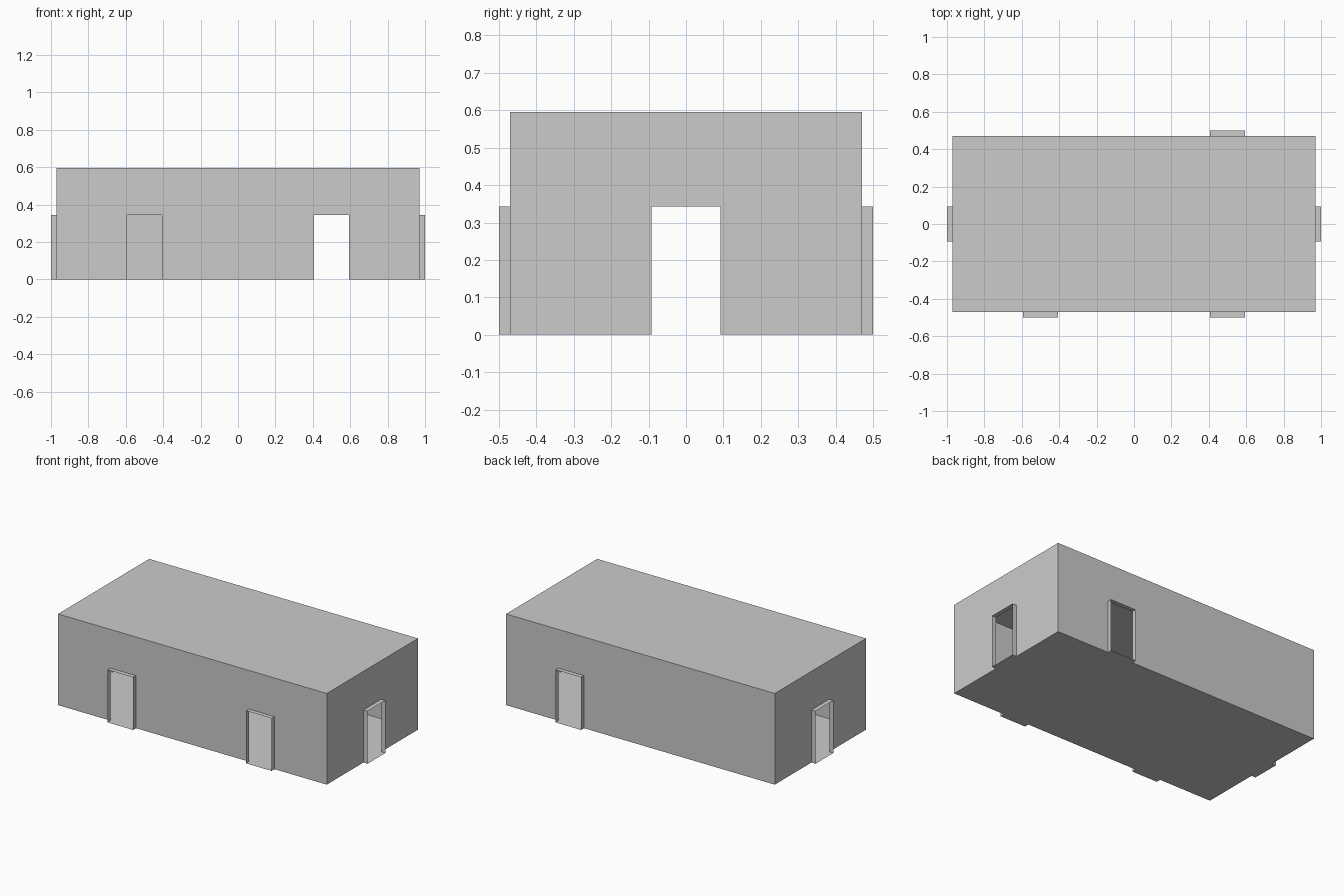
import bpy, bmesh
from math import pi
from mathutils import Matrix, Vector

if "Cube" in bpy.data.objects:
    bpy.data.objects.remove(bpy.data.objects["Cube"])

X, Y, H = 0.97, 0.47, 0.595      # shell half sizes and height
DOOR_W, DOOR_H, DEPTH = 0.0925, 0.343, 0.03


def make(name, faces, matrix=Matrix()):
    """Make a flat-shaded object from a list of polygons."""
    bm = bmesh.new()
    for pts in faces:
        bm.faces.new([bm.verts.new(matrix @ Vector(p)) for p in pts])
    bmesh.ops.remove_doubles(bm, verts=bm.verts, dist=1e-5)
    mesh = bpy.data.meshes.new(name)
    bm.to_mesh(mesh)
    bm.free()
    obj = bpy.data.objects.new(name, mesh)
    bpy.context.collection.objects.link(obj)
    return obj


def wall(name, half, dist, angle, doors):
    """Thin wall facing -y with notched doorways, turned into place."""
    place = Matrix.Rotation(angle, 4, 'Z') @ Matrix.Translation((0, -dist, 0))
    outline = [(-half, 0, 0)]
    for c in sorted(doors):
        a, b = c - DOOR_W, c + DOOR_W
        outline += [(a, 0, 0), (a, 0, DOOR_H), (b, 0, DOOR_H), (b, 0, 0)]
    outline += [(half, 0, 0), (half, 0, H), (-half, 0, H)]
    make(name + "_wall", [outline], place)
    # Projecting open-ended door surround: jambs, lintel and threshold
    for c in doors:
        a, b = c - DOOR_W, c + DOOR_W
        ring = [(a, 0), (b, 0), (b, DOOR_H), (a, DOOR_H)]
        sides = []
        for i, (x0, z0) in enumerate(ring):
            x1, z1 = ring[(i + 1) % 4]
            sides.append([(x0, 0, z0), (x0, -DEPTH, z0), (x1, -DEPTH, z1), (x1, 0, z1)])
        make(name + "_door_surround", sides, place)


# Floor and roof slabs
rect = [(-X, -Y), (X, -Y), (X, Y), (-X, Y)]
make("floor", [[(x, y, 0) for x, y in reversed(rect)]])
make("roof", [[(x, y, H) for x, y in rect]])

# Four walls with their doorways
wall("front", X, Y, 0, [-0.5, 0.5])
wall("right", Y, X, pi / 2, [0])
wall("back", X, Y, pi, [-0.5])
wall("left", Y, X, -pi / 2, [0])
